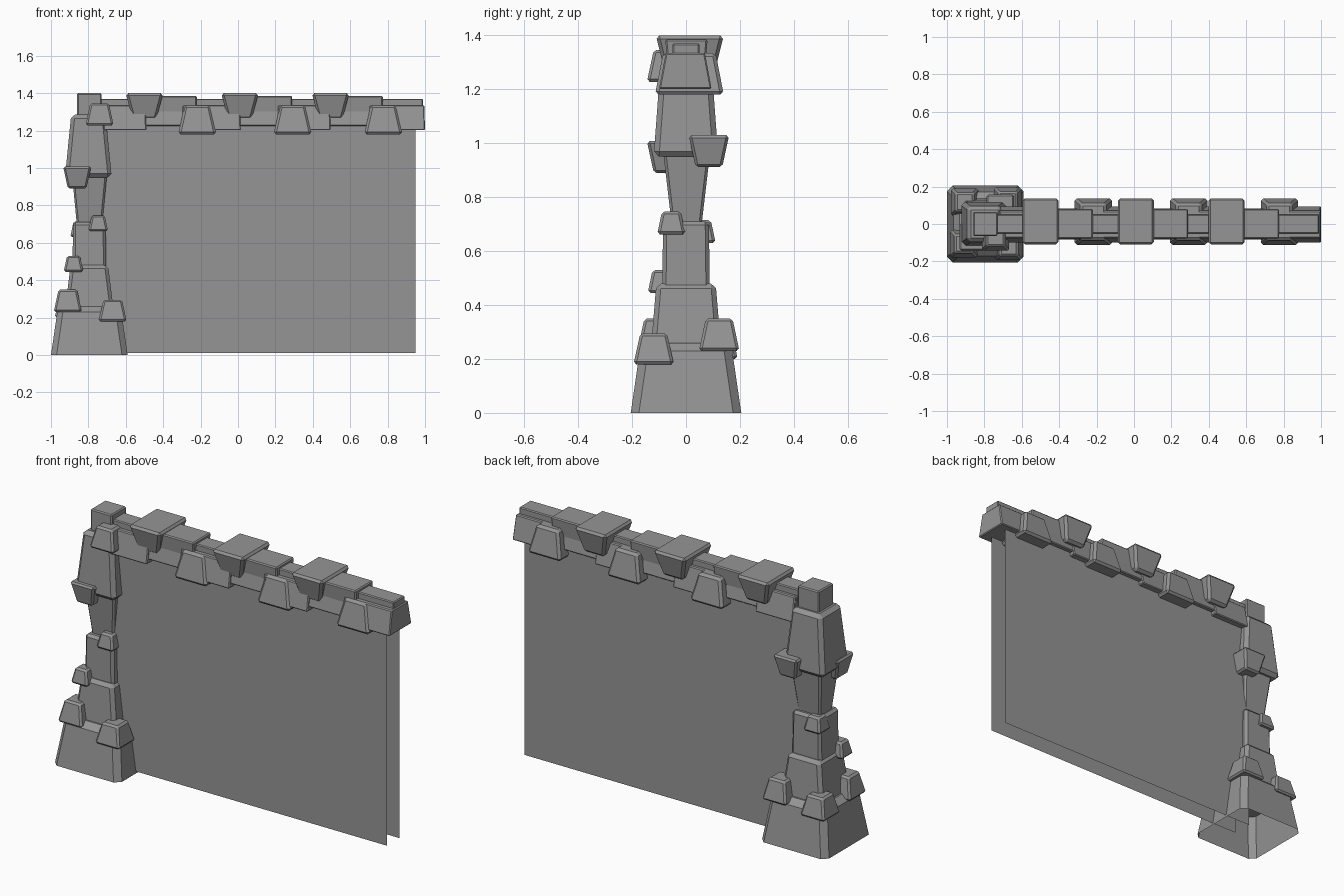
import bpy, bmesh
from mathutils import Vector

if "Cube" in bpy.data.objects:
    bpy.data.objects.remove(bpy.data.objects["Cube"])

stone = bpy.data.materials.new("grey stone")
stone.use_nodes = True
GREY = (0.3, 0.3, 0.3, 1)
stone.diffuse_color = GREY
stone.node_tree.nodes["Principled BSDF"].inputs["Base Color"].default_value = GREY


def finish(name, bm):
    mesh = bpy.data.meshes.new(name)
    bm.to_mesh(mesh)
    bm.free()
    mesh.materials.append(stone)
    obj = bpy.data.objects.new(name, mesh)
    bpy.context.collection.objects.link(obj)


def block(name, xs, ys, zs, inset=(0, 0), bevel=0.012, flare=False, open_base=False):
    """Chamfered tapered block; the narrow end is the top, or the bottom if flared."""
    bm = bmesh.new()
    bmesh.ops.create_cube(bm, size=1)
    lo, hi = Vector((xs[0], ys[0], zs[0])), Vector((xs[1], ys[1], zs[1]))
    mid, size = (lo + hi) / 2, hi - lo
    for v in bm.verts:
        narrow = (v.co.z > 0) != flare
        for i in range(2):
            side = 1 if v.co[i] > 0 else -1
            v.co[i] = mid[i] + side * (size[i] / 2 - (inset[i] if narrow else 0))
        v.co.z = mid.z + v.co.z * size.z
    if open_base:
        low = [f for f in bm.faces if f.calc_center_median().z < zs[0] + 0.001]
        bmesh.ops.delete(bm, geom=low, context='FACES')
    edges = [e for e in bm.edges if not e.is_boundary]
    bmesh.ops.bevel(bm, geom=edges, offset=bevel, segments=1, affect='EDGES')
    finish(name, bm)


# Wall: two thin open panels
for name, y in (("front_panel", -0.05), ("back_panel", 0.06)):
    bm = bmesh.new()
    corners = [(-0.75, y, 0.01), (0.95, y, 0.01), (0.95, y, 1.25), (-0.75, y, 1.25)]
    if y > 0:
        corners.reverse()
    bm.faces.new([bm.verts.new(c) for c in corners])
    finish(name, bm)

# Tower, from the ground up
block("tower_base", (-1, -0.59), (-0.205, 0.205), (0, 0.26), (0.038, 0.038), 0.03, open_base=True)
block("tower_lower", (-0.925, -0.665), (-0.13, 0.13), (0.24, 0.48), (0.03, 0.02), 0.018)
block("tower_middle", (-0.885, -0.705), (-0.088, 0.088), (0.46, 0.71), (0.003, 0.003), 0.014)
block("tower_neck", (-0.888, -0.7), (-0.085, 0.09), (0.69, 0.97), (0.027, 0.033), 0.01, flare=True)
block("tower_head", (-0.925, -0.675), (-0.12, 0.12), (0.95, 1.285), (0.033, 0.025), 0.02)
block("tower_cap", (-0.86, -0.73), (-0.065, 0.065), (1.22, 1.4), bevel=0.006)

# Stones set into the tower corners: x, y, z of the lower corner, width, height, flared
tower_stones = [
    (-0.985, -0.18, 0.23, 0.15, 0.12, False),
    (-0.745, -0.195, 0.18, 0.15, 0.115, False),
    (-0.75, 0.048, 0.23, 0.15, 0.12, False),
    (-0.98, 0.042, 0.2, 0.15, 0.115, False),
    (-0.932, -0.142, 0.445, 0.105, 0.085, False),
    (-0.8, -0.107, 0.662, 0.105, 0.085, False),
    (-0.897, 0.005, 0.63, 0.105, 0.085, False),
    (-0.935, -0.145, 0.89, 0.15, 0.118, True),
    (-0.79, 0.01, 0.912, 0.15, 0.118, True),
    (-0.815, -0.145, 1.228, 0.15, 0.118, False),
]
for x, y, z, w, h, flare in tower_stones:
    taper = w * 0.17
    block("tower_stone", (x, x + w), (y, y + w), (z, z + h), (taper, taper), 0.01, flare)

# Rim along the wall top
block("rim_core", (-0.72, 0.97), (-0.085, 0.085), (1.225, 1.335), (0, 0.022), 0.005)
block("rim_strip", (-0.75, 0.99), (-0.05, 0.05), (1.3, 1.37), bevel=0.005)
for x0, x1 in ((-0.72, -0.49), (-0.3, 0.015), (0.21, 0.495), (0.7, 1.0)):
    block("rim_course", (x0, x1), (-0.1, 0.095), (1.202, 1.335), (0.004, 0.025), 0.005)

# Repeating cap stones, filler stones and hanging stones
for x in (-0.5, 0.01, 0.495):
    block("cap_stone", (x - 0.1, x + 0.1), (-0.112, 0.14), (1.26, 1.4), (0.037, 0.035), 0.013, flare=True)
    block("filler_stone", (x + 0.05, x + 0.28), (-0.077, 0.08), (1.275, 1.385), (0.004, 0.01), 0.006, flare=True)
    block("hanging_stone", (x + 0.18, x + 0.385), (-0.115, 0.14), (1.18, 1.335), (0.035, 0.03), 0.013)
